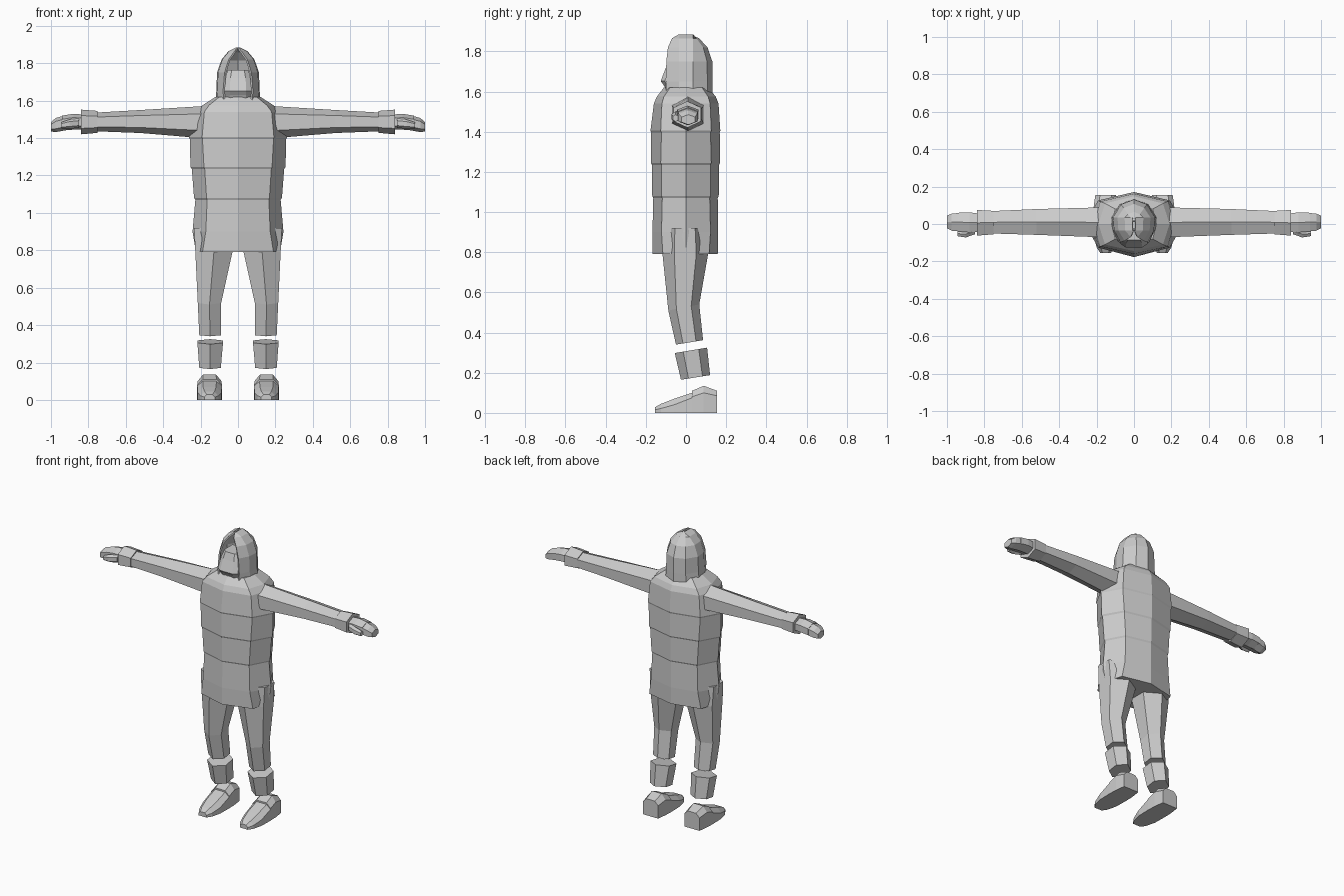
import bpy, bmesh
from mathutils import Vector

grey = bpy.data.materials.new("plain_grey")
grey.diffuse_color = (0.6, 0.6, 0.6, 1)


def finish(bm, name, recalc=True):
    if recalc:
        bmesh.ops.recalc_face_normals(bm, faces=bm.faces[:])
    me = bpy.data.meshes.new(name)
    bm.to_mesh(me)
    bm.free()
    me.materials.append(grey)
    ob = bpy.data.objects.new(name, me)
    bpy.context.collection.objects.link(ob)
    return ob


def loft(name, rings, sides=(1,), closed=True):
    """Skin a list of point rings and cap both ends; sides gives the x signs to build."""
    for s in sides:
        bm = bmesh.new()
        vs = [[bm.verts.new((s * x, y, z)) for x, y, z in r] for r in rings]
        n = len(rings[0])
        for a, b in zip(vs, vs[1:]):
            for i in range(n if closed else n - 1):
                j = (i + 1) % n
                bm.faces.new((a[i], a[j], b[j], b[i]))
        if closed:
            bm.faces.new(vs[0])
            bm.faces.new(vs[-1])
        label = name if len(sides) == 1 else name + ("_left" if s > 0 else "_right")
        ob = finish(bm, label)
    return ob


BOTH = (1, -1)


# Tunic: eight-sided rings, with small steps where the bands overlap
def tunic_ring(z, side, panel, front, back, cy):
    return [(0, -front, z), (panel, -cy, z), (side, 0, z), (panel, cy, z),
            (0, back, z), (-panel, cy, z), (-side, 0, z), (-panel, -cy, z)]


loft("tunic", [tunic_ring(*r) for r in (
    (0.79, 0.225, 0.19, 0.167, 0.158, 0.115),
    (0.90, 0.243, 0.172, 0.167, 0.16, 0.122),
    (1.07, 0.228, 0.165, 0.163, 0.158, 0.118),
    (1.08, 0.235, 0.168, 0.168, 0.163, 0.122),
    (1.235, 0.247, 0.178, 0.170, 0.165, 0.122),
    (1.245, 0.254, 0.182, 0.175, 0.170, 0.126),
    (1.395, 0.258, 0.190, 0.173, 0.168, 0.122),
    (1.405, 0.262, 0.192, 0.177, 0.171, 0.126),
    (1.54, 0.215, 0.180, 0.160, 0.162, 0.120),
    (1.575, 0.19, 0.155, 0.145, 0.148, 0.11),
    (1.62, 0.12, 0.10, 0.11, 0.11, 0.08))])


# Hood: open at the front, rings swept from rim to rim around the back
def hood_ring(z, rim, rim_y, w, back):
    half = [(rim, rim_y), (w * 0.95, -0.035), (w, 0.035), (w * 0.62, back * 0.8)]
    right = [(x, y, z) for x, y in half]
    return right + [(0, back, z)] + [(-x, y, z) for x, y, z in reversed(right)]


hood = loft("hood", [hood_ring(*r) for r in (
    (1.59, 0.075, -0.10, 0.122, 0.133),
    (1.65, 0.080, -0.10, 0.116, 0.133),
    (1.75, 0.072, -0.098, 0.112, 0.131),
    (1.82, 0.050, -0.090, 0.088, 0.107),
    (1.865, 0.018, -0.070, 0.050, 0.065),
    (1.885, 0.002, -0.035, 0.008, 0.02))], closed=False)
thick = hood.modifiers.new("cloth", 'SOLIDIFY')
thick.thickness = 0.01
thick.offset = -1

# Face plate: faceted, juts forward at the chin and leans back at the brow
loft("face", [[(-w, 0.02, z), (-w, y + 0.02, z), (-w * 0.6, y, z),
               (w * 0.6, y, z), (w, y + 0.02, z), (w, 0.02, z)]
              for z, w, y in ((1.60, 0.065, -0.095), (1.63, 0.072, -0.11),
                              (1.652, 0.072, -0.126), (1.72, 0.068, -0.10),
                              (1.765, 0.055, -0.085))])


# Arms: six-sided, with ridges along the top and bottom
def arm_ring(x, front, back, low, high):
    mid, h = (low + high) / 2, (high - low) * 0.26
    cy = (front + back) / 2
    return [(x, cy, high), (x, front, mid + h), (x, front, mid - h),
            (x, cy, low), (x, back, mid - h), (x, back, mid + h)]


loft("sleeve", [arm_ring(*r) for r in (
    (0.16, -0.075, 0.09, 1.385, 1.585), (0.20, -0.07, 0.088, 1.40, 1.57),
    (0.52, -0.058, 0.08, 1.427, 1.55), (0.78, -0.05, 0.068, 1.437, 1.535))], BOTH)
loft("glove_cuff", [arm_ring(*r) for r in (
    (0.75, -0.055, 0.07, 1.428, 1.545), (0.84, -0.062, 0.075, 1.42, 1.552))], BOTH)
loft("palm", [arm_ring(*r) for r in (
    (0.82, -0.04, 0.055, 1.445, 1.525), (0.88, -0.045, 0.062, 1.445, 1.53),
    (0.94, -0.04, 0.06, 1.44, 1.52))], BOTH)
loft("fingers", [arm_ring(*r) for r in (
    (0.93, -0.04, 0.06, 1.44, 1.52), (0.975, -0.036, 0.055, 1.432, 1.507),
    (1.00, -0.022, 0.045, 1.435, 1.485))], BOTH)
loft("thumb", [arm_ring(*r) for r in (
    (0.85, -0.055, -0.025, 1.455, 1.505), (0.90, -0.072, -0.035, 1.45, 1.50),
    (0.945, -0.065, -0.038, 1.45, 1.485))], BOTH)


# Legs: six-sided with front and back ridges; z tilts from front to back
def leg_ring(zf, zb, inner, outer, front, back):
    cx, cy, f = (inner + outer) / 2, (front + back) / 2, (back - front) * 0.24
    tilt = (zb - zf) / (back - front)
    pts = [(cx, front), (outer, cy - f), (outer, cy + f),
           (cx, back), (inner, cy + f), (inner, cy - f)]
    return [(x, y, zf + (y - front) * tilt) for x, y in pts]


loft("trouser_leg", [leg_ring(*r) for r in (
    (0.92, 0.92, 0.03, 0.235, -0.11, 0.10),
    (0.79, 0.79, 0.03, 0.228, -0.117, 0.11),
    (0.51, 0.54, 0.09, 0.215, -0.088, 0.066),
    (0.34, 0.362, 0.092, 0.207, -0.05, 0.085))], BOTH)
loft("boot_cuff", [leg_ring(*r) for r in (
    (0.298, 0.325, 0.08, 0.217, -0.056, 0.105),
    (0.165, 0.188, 0.092, 0.207, -0.025, 0.12))], BOTH)


# Shoes: sections from toe to heel, plus a raised ankle collar
def shoe_ring(y, w, shoulder, top):
    c = 0.152
    return [(c - w, y, 0), (c - w, y, shoulder), (c - w * 0.55, y, top),
            (c + w * 0.55, y, top), (c + w, y, shoulder), (c + w, y, 0)]


loft("shoe", [shoe_ring(*r) for r in (
    (-0.155, 0.028, 0.015, 0.028), (-0.125, 0.048, 0.022, 0.045),
    (-0.06, 0.064, 0.04, 0.07), (0.03, 0.066, 0.075, 0.10),
    (0.03, 0.066, 0.08, 0.11), (0.088, 0.064, 0.10, 0.135),
    (0.155, 0.055, 0.085, 0.11))], BOTH)
